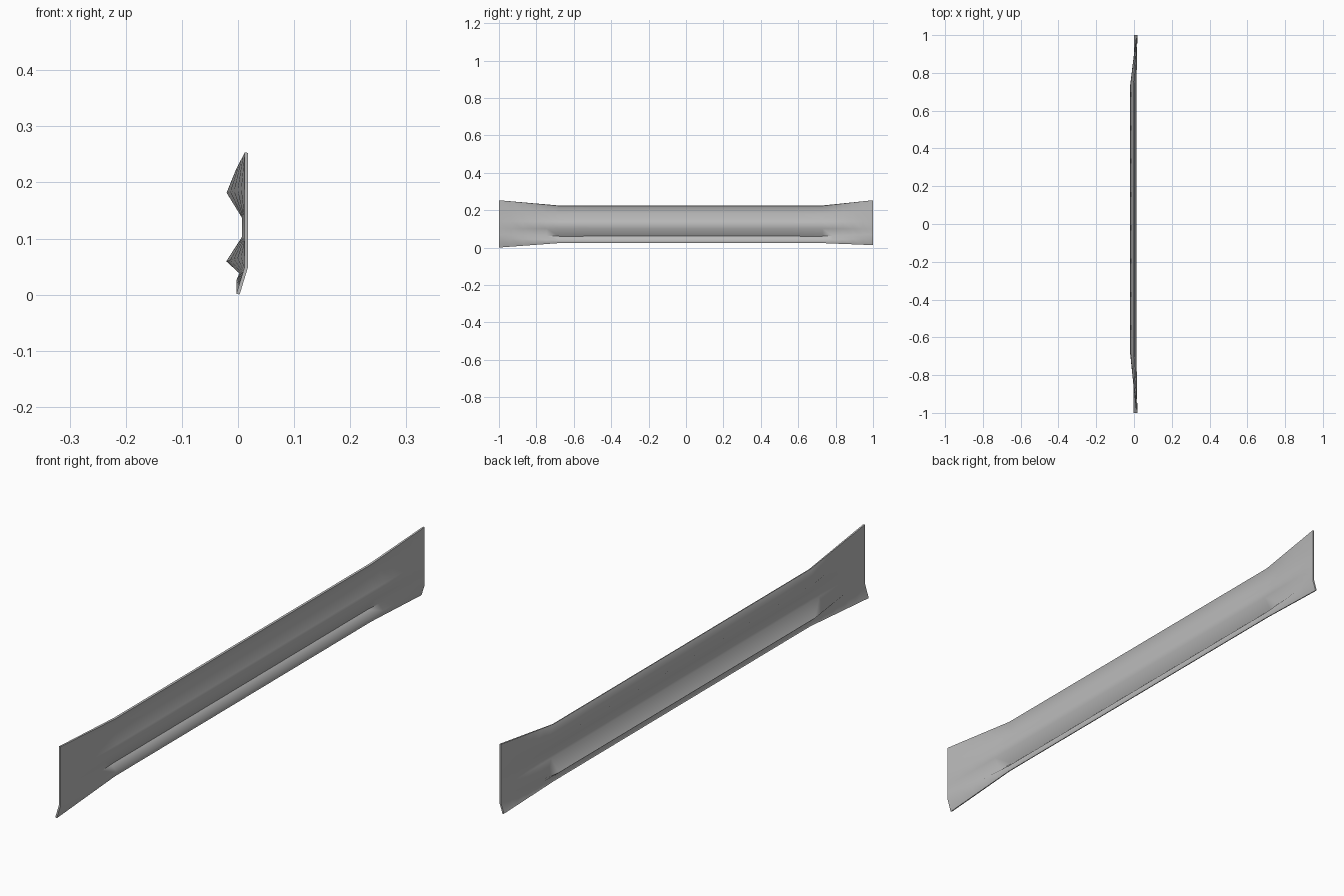
import bpy
import bmesh
import math
from mathutils import Vector

cube = bpy.data.objects.get("Cube")
if cube:
    bpy.data.objects.remove(cube, do_unlink=True)

# Galvanised steel
steel = bpy.data.materials.new("grey_steel")
steel.use_nodes = True
GREY = (0.5, 0.5, 0.5, 1.0)
steel.diffuse_color = GREY
steel.node_tree.nodes["Principled BSDF"].inputs["Base Color"].default_value = GREY

# Sheet centrelines (x, z), from the top edge down to the bottom lip
CORRUGATED = [(0.0, 0.224), (-0.017, 0.182), (0.010, 0.138), (0.010, 0.102),
              (-0.017, 0.06), (0.006, 0.039), (0.0, 0.025)]
FLAT = [(0.015, 0.253), (0.015, 0.19), (0.015, 0.14), (0.015, 0.10),
        (0.015, 0.07), (0.015, 0.05), (0.0, 0.001)]
FLAT_BACK = FLAT[:-1] + [(0.003, 0.014)]


def section(profile, y):
    return [Vector((x, y, z)) for x, z in profile]


def blend(a, b, steps):
    """Straight transition sections from a up to, but not including, b."""
    return [[p.lerp(q, i / steps) for p, q in zip(a, b)] for i in range(steps)]


# Flared front end, long corrugated run, flared back end
stations = [section(FLAT, -1.0), section(CORRUGATED, -0.68),
            section(CORRUGATED, 0.73), section(FLAT_BACK, 1.0)]
rings = []
for (a, b), steps in zip(zip(stations, stations[1:]), (5, 8, 5)):
    rings += blend(a, b, steps)
rings.append(stations[-1])

# Skin the sections into a sheet
bm = bmesh.new()
rows = [[bm.verts.new(p) for p in ring] for ring in rings]
for r0, r1 in zip(rows, rows[1:]):
    for i in range(len(r0) - 1):
        bm.faces.new((r0[i], r0[i + 1], r1[i + 1], r1[i]))
bmesh.ops.recalc_face_normals(bm, faces=bm.faces)
mesh = bpy.data.meshes.new("rail_beam")
bm.to_mesh(mesh)
bm.free()
mesh.materials.append(steel)
beam = bpy.data.objects.new("rail_beam", mesh)
bpy.context.collection.objects.link(beam)

# Sheet thickness
solid = beam.modifiers.new("thickness", "SOLIDIFY")
solid.thickness = 0.006
solid.offset = 0.0
solid.use_even_offset = True

bpy.ops.object.select_all(action="DESELECT")
beam.select_set(True)
bpy.context.view_layer.objects.active = beam
bpy.ops.object.modifier_apply(modifier=solid.name)
bpy.ops.object.shade_smooth_by_angle(angle=math.radians(75))
